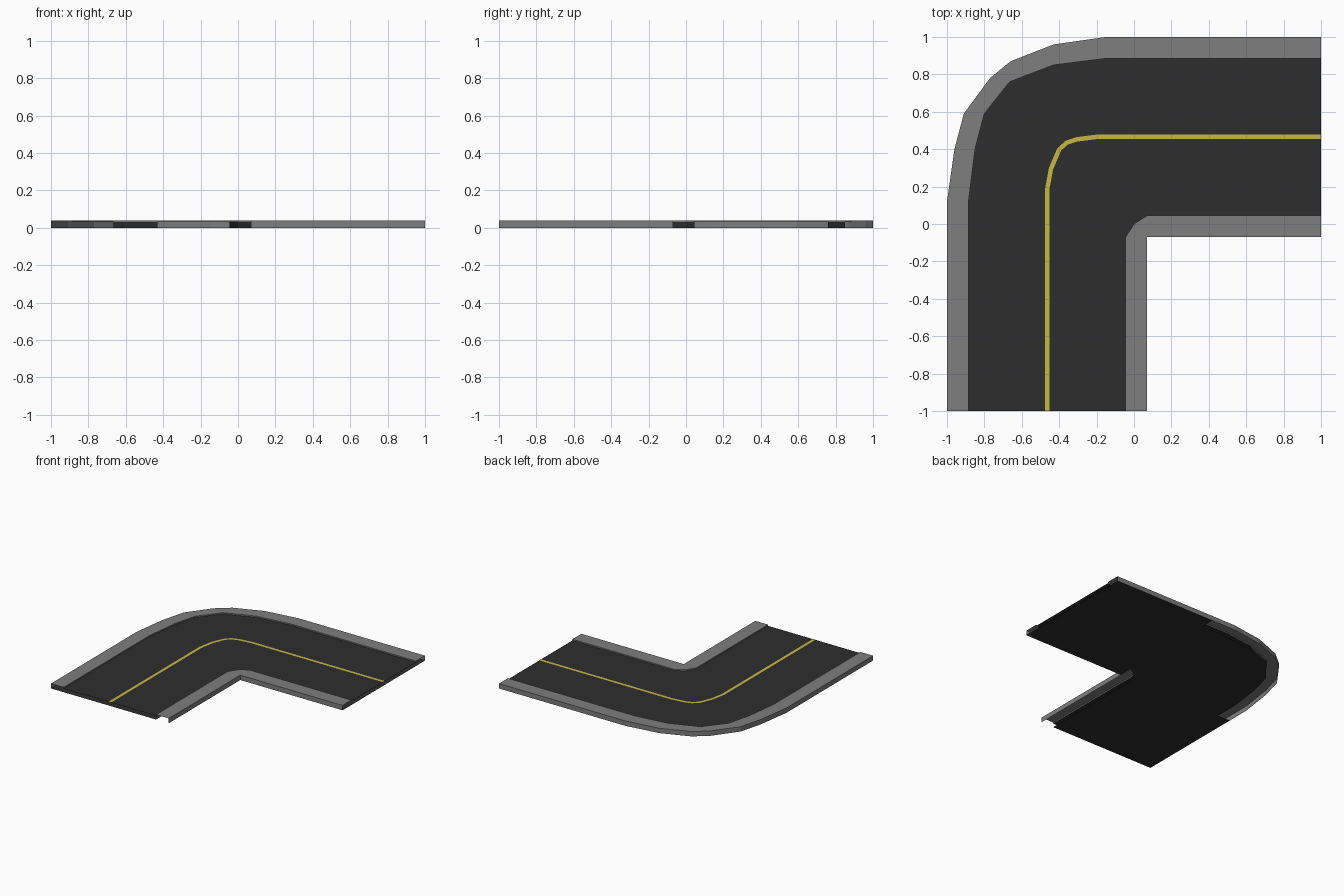
import bpy, bmesh

if "Cube" in bpy.data.objects:
    bpy.data.objects.remove(bpy.data.objects["Cube"])


def material(name, color):
    m = bpy.data.materials.new(name)
    m.diffuse_color = (*color, 1)
    m.use_nodes = True
    m.node_tree.nodes["Principled BSDF"].inputs["Base Color"].default_value = m.diffuse_color
    return m


ASPHALT = material("asphalt", (0.027, 0.027, 0.027))
CONCRETE = material("concrete", (0.21, 0.21, 0.21))
YELLOW = material("yellow_paint", (0.57, 0.48, 0.05))


def finish(bm, name, mat):
    bmesh.ops.remove_doubles(bm, verts=bm.verts, dist=0.0005)
    mesh = bpy.data.meshes.new(name)
    bm.to_mesh(mesh)
    bm.free()
    mesh.materials.append(mat)
    bpy.context.collection.objects.link(bpy.data.objects.new(name, mesh))


def loft(name, rows, mat, flip=False):
    """Skin neighbouring rows, each a (path, height) pair."""
    bm = bmesh.new()
    grid = [[bm.verts.new((x, y, z)) for x, y in path] for path, z in rows]
    for a, b in zip(grid, grid[1:]):
        for i in range(len(a) - 1):
            q = [a[i], a[i + 1], b[i + 1], b[i]]
            bm.faces.new(q[::-1] if flip else q)
    finish(bm, name, mat)


def sheet(name, outline, z, mat, up):
    """Flat polygon facing up or down; the outline runs clockwise."""
    bm = bmesh.new()
    pts = outline[::-1] if up else outline
    bm.faces.new([bm.verts.new((x, y, z)) for x, y in pts])
    finish(bm, name, mat)


TOP, ROAD = 0.04, 0.03

# Edge paths, all running from the front end round the bend to the right end
outer_wall = [(-1, -1), (-1, 0.12), (-0.96, 0.40), (-0.91, 0.59), (-0.77, 0.78),
              (-0.66, 0.87), (-0.43, 0.96), (-0.15, 1), (1, 1)]
outer_lip = [(-0.885, -1), (-0.885, 0.12), (-0.85, 0.40), (-0.80, 0.59), (-0.733, 0.675),
             (-0.665, 0.76), (-0.43, 0.85), (-0.15, 0.885), (1, 0.885)]
inner_lip = [(-0.045, -1), (-0.045, -0.07), (0, 0), (0.07, 0.045), (1, 0.045)]
inner_wall = [(0.07, -1), (0.07, -0.07), (0.07, -0.07), (0.07, -0.07), (1, -0.07)]

# Hollow kerbs
loft("outer_kerb", [(outer_wall, 0), (outer_wall, TOP), (outer_lip, TOP), (outer_lip, ROAD)],
     CONCRETE, flip=True)
loft("inner_kerb", [(inner_wall, 0), (inner_wall, TOP), (inner_lip, TOP), (inner_lip, ROAD)],
     CONCRETE)

# Road surface
sheet("road_surface", outer_lip + inner_lip[::-1], ROAD, ASPHALT, True)

# Underside: two straight legs and the bend
sheet("front_leg_underside", [(-1, -1), (-1, -0.07), (-0.045, -0.07), (-0.045, -1)],
      0, ASPHALT, False)
sheet("right_leg_underside", [(0.07, -0.07), (0.07, 1), (1, 1), (1, -0.07)],
      0, ASPHALT, False)
bend = [(-0.885, -0.07)] + outer_lip[1:-1] + [(0.07, 0.885)] + inner_lip[3:0:-1]
sheet("bend_underside", bend, 0, ASPHALT, False)

# Vertical road edges at the bend
loft("outer_bend_edge", [(outer_lip[5:7], 0), (outer_lip[5:7], ROAD)], ASPHALT, flip=True)
loft("inner_bend_edge", [(inner_lip[1:4], 0), (inner_lip[1:4], ROAD)], ASPHALT)

# Centre line
line_left = [(-0.477, -1), (-0.477, 0.18), (-0.455, 0.30), (-0.41, 0.405), (-0.366, 0.445),
             (-0.31, 0.464), (-0.2, 0.478), (1, 0.478)]
line_right = [(-0.453, -1), (-0.453, 0.18), (-0.433, 0.29), (-0.39, 0.392), (-0.354, 0.424),
              (-0.306, 0.44), (-0.2, 0.454), (1, 0.454)]
loft("centre_line", [(line_right, ROAD + 0.001), (line_left, ROAD + 0.001)], YELLOW)
